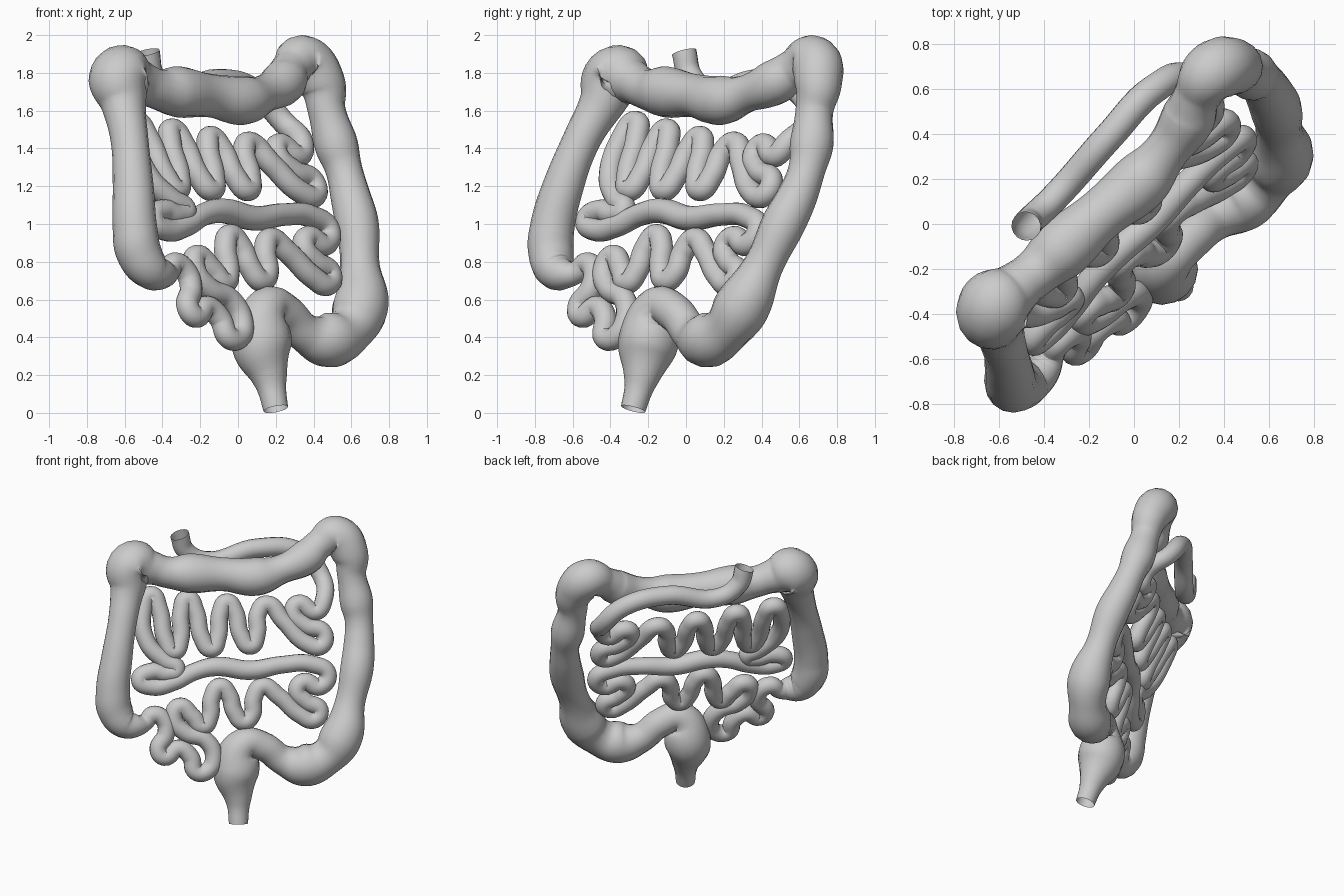
import bpy
from math import sqrt


def on_sheet(u, z, r=0.06):
    """Place a point on the tilted diagonal sheet in which the bowel lies."""
    v = -0.41 + 0.35 * z + 0.14 * max(0, z - 1.08)
    return ((u - v) / sqrt(2), (u + v) / sqrt(2), z, r)


def tube(name, points):
    """Smooth open tube through (x, y, z, radius) points."""
    data = bpy.data.curves.new(name, 'CURVE')
    data.dimensions = '3D'
    data.bevel_depth = 1.0
    data.bevel_resolution = 6
    data.resolution_u = 8
    data.use_fill_caps = False
    spline = data.splines.new('BEZIER')
    spline.radius_interpolation = 'CARDINAL'
    spline.bezier_points.add(len(points) - 1)
    for bp, (x, y, z, r) in zip(spline.bezier_points, points):
        bp.co = (x, y, z)
        bp.radius = r
        bp.handle_left_type = bp.handle_right_type = 'AUTO'
    obj = bpy.data.objects.new(name, data)
    bpy.context.collection.objects.link(obj)
    bpy.ops.object.select_all(action='DESELECT')
    obj.select_set(True)
    bpy.context.view_layer.objects.active = obj
    bpy.ops.object.convert(target='MESH')
    bpy.ops.object.shade_smooth()


# Large intestine: cecum, ascending, transverse, descending, sigmoid, rectum
colon = [
    (-0.40, -0.64, 0.735, 0.08), (-0.46, -0.69, 0.755, 0.105),
    (-0.525, -0.715, 0.85, 0.12), (-0.545, -0.71, 0.97, 0.118),
    (-0.555, -0.65, 1.20, 0.108), (-0.575, -0.55, 1.45, 0.10),
    (-0.605, -0.45, 1.63, 0.12), (-0.62, -0.37, 1.78, 0.165),
    (-0.53, -0.29, 1.755, 0.12), (-0.43, -0.21, 1.715, 0.108),
    (-0.32, -0.11, 1.70, 0.135), (-0.15, 0.04, 1.68, 0.115),
    (0.03, 0.19, 1.655, 0.13), (0.14, 0.32, 1.69, 0.10),
    (0.24, 0.47, 1.75, 0.12), (0.28, 0.57, 1.82, 0.105),
    (0.345, 0.67, 1.865, 0.135), (0.445, 0.70, 1.74, 0.125),
    (0.47, 0.68, 1.60, 0.10), (0.52, 0.665, 1.42, 0.115),
    (0.56, 0.64, 1.29, 0.098), (0.595, 0.59, 1.15, 0.106),
    (0.63, 0.515, 1.00, 0.115), (0.645, 0.41, 0.78, 0.105),
    (0.65, 0.30, 0.57, 0.147), (0.59, 0.21, 0.44, 0.128),
    (0.48, 0.11, 0.385, 0.145), (0.36, 0.03, 0.42, 0.105),
    (0.25, -0.06, 0.53, 0.10), (0.16, -0.15, 0.56, 0.11),
    (0.125, -0.20, 0.37, 0.16), (0.17, -0.24, 0.17, 0.09),
    (0.20, -0.28, 0.02, 0.066),
]

# Duodenum: open upper end, sweeping behind the transverse colon
duodenum = [
    (-0.48, -0.01, 1.91, 0.066), (-0.455, 0.02, 1.79, 0.064),
    (-0.35, 0.12, 1.70, 0.064), (-0.11, 0.39, 1.755, 0.066),
    (0.09, 0.60, 1.70, 0.066), (0.24, 0.65, 1.54, 0.062),
]
# Upper folds of the small intestine
upper = [
    (.62, 1.43), (.56, 1.36), (.44, 1.42), (.40, 1.37), (.48, 1.28),
    (.60, 1.23), (.58, 1.15), (.48, 1.17), (.33, 1.32), (.22, 1.43),
    (.16, 1.38), (.14, 1.25), (.09, 1.18), (.03, 1.25), (0, 1.40),
    (-.05, 1.46), (-.10, 1.40), (-.13, 1.25), (-.18, 1.18), (-.24, 1.25),
    (-.27, 1.42), (-.32, 1.50), (-.37, 1.42), (-.39, 1.25), (-.44, 1.18),
    (-.49, 1.25), (-.52, 1.45), (-.57, 1.54), (-.63, 1.45), (-.62, 1.25),
    (-.51, 1.13),
]
# Long horizontal run
middle = [
    (-.43, 1.07), (-.50, 1.05), (-.60, 1.07), (-.69, 1.02), (-.61, .97),
    (-.46, .99), (-.30, 1.05), (-.16, 1.07, .066), (.08, 1.03, .066),
    (.30, 1.05), (.50, 1.04),
]
# Lower folds, ending at the cecum
lower = [
    (.61, .97), (.55, .89), (.44, .93), (.39, .88), (.45, .80),
    (.54, .74), (.50, .68), (.40, .72), (.26, .85), (.15, .92),
    (.09, .85), (.07, .74), (.01, .70), (-.05, .77), (-.08, .88),
    (-.14, .94), (-.20, .87), (-.22, .75), (-.27, .69), (-.34, .76),
    (-.43, .83), (-.47, .76), (-.40, .66), (-.26, .60), (-.21, .49),
    (-.26, .40), (-.34, .40), (-.37, .50), (-.45, .56), (-.55, .51),
    (-.59, .56), (-.53, .66), (-.54, .75), (-.61, .79), (-.67, .745),
]
# One continuous tube, small intestine widening into the large
small = duodenum + [on_sheet(*p) for p in upper + middle + lower]
tube("intestines", small + colon)
